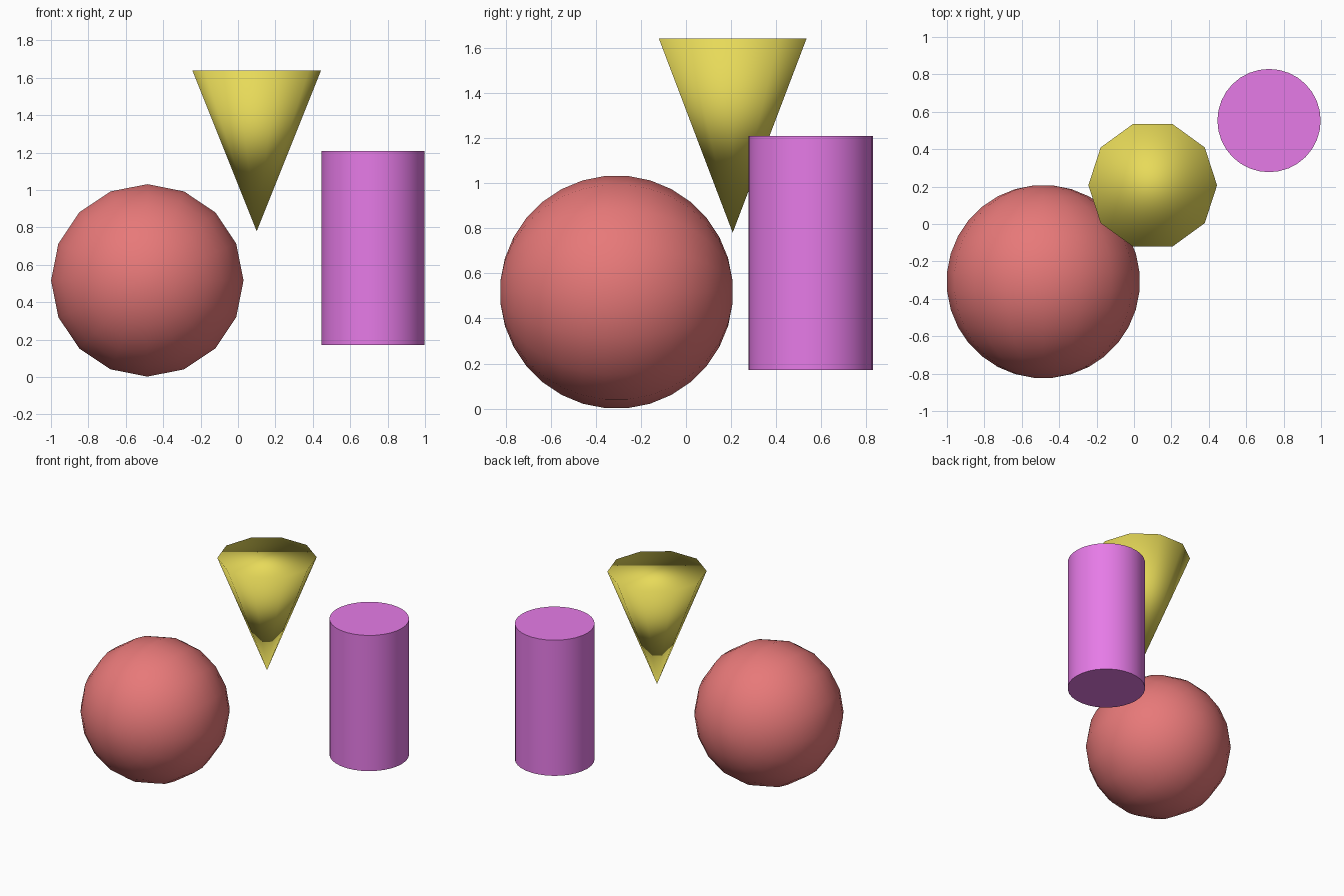
import bpy
import bmesh
import math
from mathutils import Matrix, Vector

if "Cube" in bpy.data.objects:
    bpy.data.objects.remove(bpy.data.objects["Cube"])


def material(name, rgb):
    mat = bpy.data.materials.new(name)
    mat.diffuse_color = (*rgb, 1.0)
    mat.use_nodes = True
    mat.node_tree.nodes["Principled BSDF"].inputs["Base Color"].default_value = mat.diffuse_color
    return mat


def add_object(name, bm, location, mat, is_smooth):
    """Turn a bmesh into an object; is_smooth decides per face."""
    bmesh.ops.recalc_face_normals(bm, faces=bm.faces[:])
    for face in bm.faces:
        face.smooth = is_smooth(face)
    mesh = bpy.data.meshes.new(name)
    bm.to_mesh(mesh)
    bm.free()
    mesh.materials.append(mat)
    obj = bpy.data.objects.new(name, mesh)
    obj.location = location
    bpy.context.collection.objects.link(obj)
    return obj


red = material("soft_red", (0.80, 0.19, 0.19))
yellow = material("mustard_yellow", (0.80, 0.70, 0.10))
purple = material("orchid_purple", (0.80, 0.20, 0.81))

# Ball: 16 segments around the y axis, 16 rings offset by half a step, small end caps
segments, rings, radius = 16, 16, 0.517
bm = bmesh.new()
loops = []
for i in range(rings):
    phi = math.pi * (i + 0.5) / rings
    y, r = -radius * math.cos(phi), radius * math.sin(phi)
    loops.append([bm.verts.new((r * math.cos(a), y, r * math.sin(a)))
                  for a in (math.tau * k / segments for k in range(segments))])
for low, high in zip(loops, loops[1:]):
    for k in range(segments):
        n = (k + 1) % segments
        bm.faces.new((low[k], low[n], high[n], high[k]))
bm.faces.new(loops[0])
bm.faces.new(loops[-1])
add_object("ball", bm, (-0.485, -0.308, 0.517), red, lambda f: True)

# Inverted cone: ten sides, point down, closed lid shaded smoothly with the sides
sides, rim_radius, height = 10, 0.344, 0.86
bm = bmesh.new()
rim = [bm.verts.new((rim_radius * math.cos(a), rim_radius * math.sin(a), height))
       for a in (math.tau * k / sides for k in range(sides))]
tip = bm.verts.new((0, 0, 0))
for k in range(sides):
    bm.faces.new((rim[k], tip, rim[(k + 1) % sides]))
bm.faces.new(rim)
add_object("inverted_cone", bm, (0.10, 0.207, 0.78), yellow, lambda f: True)

# Cylinder: smooth wall with crisp flat ends
bm = bmesh.new()
bmesh.ops.create_cone(bm, cap_ends=True, segments=32, radius1=0.276, radius2=0.276,
                      depth=1.036, matrix=Matrix.Rotation(math.pi / 2, 4, Vector((0, 0, 1))))
cylinder = add_object("cylinder", bm, (0.722, 0.553, 0.690), purple, lambda f: True)
bpy.context.view_layer.objects.active = cylinder
cylinder.select_set(True)
bpy.ops.object.shade_smooth_by_angle(angle=math.radians(40))
